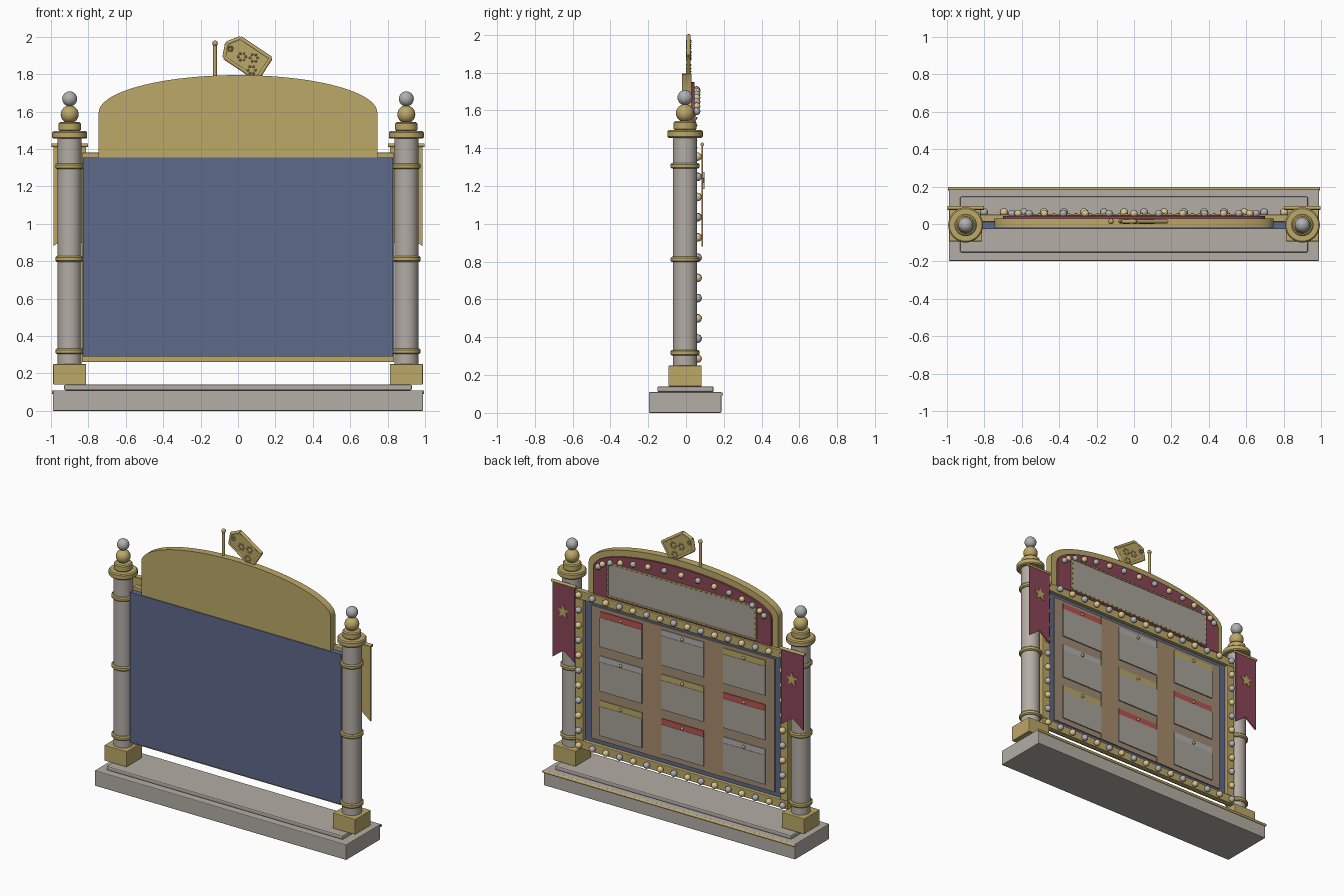
import bpy, bmesh
from math import sin, cos, pi, radians
from mathutils import Matrix, Vector

cube = bpy.data.objects.get("Cube")
if cube:
    bpy.data.objects.remove(cube)


def material(name, hexcode):
    srgb = [int(hexcode[i:i + 2], 16) / 255 for i in (0, 2, 4)]
    col = [c / 12.92 if c < 0.04 else ((c + 0.055) / 1.055) ** 2.4 for c in srgb] + [1]
    m = bpy.data.materials.new(name)
    m.use_nodes = True
    m.diffuse_color = col
    m.node_tree.nodes["Principled BSDF"].inputs["Base Color"].default_value = col
    return m


GOLD = material("antique gold", "BCA868")
STONE = material("warm stone", "B4ADA5")
SILVER = material("silver bulb", "B0B0B0")
AMBER = material("amber bulb", "DCC48E")
BLUE = material("slate blue", "5F6A8A")
WINE = material("wine red", "8C4657")
CORK = material("cork", "A08C74")
TAN = material("tan strip", "A88B6C")
PAPER = material("paper grey", "A8A49B")
RED = material("card red", "B85450")


def finish(name, bm, mats, smooth=False):
    bmesh.ops.recalc_face_normals(bm, faces=bm.faces)
    me = bpy.data.meshes.new(name)
    bm.to_mesh(me)
    bm.free()
    for m in mats:
        me.materials.append(m)
    ob = bpy.data.objects.new(name, me)
    bpy.context.collection.objects.link(ob)
    if smooth:
        bpy.ops.object.select_all(action="DESELECT")
        ob.select_set(True)
        bpy.context.view_layer.objects.active = ob
        bpy.ops.object.shade_smooth_by_angle(angle=radians(40))
    return ob


def box(name, x, y, z, mat, bevel=0):
    """Box from (min, max) ranges."""
    bm = bmesh.new()
    bmesh.ops.create_cube(bm, size=1)
    for v in bm.verts:
        v.co = [r[0] if c < 0 else r[1] for c, r in zip(v.co, (x, y, z))]
    if bevel:
        bmesh.ops.bevel(bm, geom=bm.edges[:], offset=bevel, segments=2,
                        profile=0.5, affect="EDGES")
    return finish(name, bm, [mat])


def plate(name, outline, y0, y1, mat):
    """Extrude an (x, z) outline along y."""
    bm = bmesh.new()
    face = bm.faces.new([bm.verts.new((x, y0, z)) for x, z in outline])
    res = bmesh.ops.extrude_face_region(bm, geom=[face])
    for v in res["geom"]:
        if isinstance(v, bmesh.types.BMVert):
            v.co.y = y1
    return finish(name, bm, [mat], True)


def lathe(name, profile, x, y, mat, seg=32):
    """Spin an (r, z) profile around a vertical axis."""
    bm = bmesh.new()
    rings = [[bm.verts.new((x + r * cos(2 * pi * i / seg), y + r * sin(2 * pi * i / seg), z))
              for i in range(seg)] for r, z in profile]
    for a, b in zip(rings, rings[1:]):
        for i in range(seg):
            j = (i + 1) % seg
            bm.faces.new((a[i], a[j], b[j], b[i]))
    bm.faces.new(rings[0])
    bm.faces.new(rings[-1])
    return finish(name, bm, [mat], True)


def collar(r, z0, z1, b=0.007):
    return [(r - b, z0), (r, z0 + b), (r, z1 - b), (r - b, z1)]


def balls(name, points, radius, mats, seg=16):
    """Spheres whose materials alternate along the list."""
    bm = bmesh.new()
    for n, p in enumerate(points):
        old = set(bm.faces)
        bmesh.ops.create_uvsphere(bm, u_segments=seg, v_segments=seg // 2, radius=radius,
                                  matrix=Matrix.Translation(p))
        for f in set(bm.faces) - old:
            f.material_index = n % len(mats)
    return finish(name, bm, mats, True)


def rod(name, a, b, radius, mat):
    a, b = Vector(a), Vector(b)
    bm = bmesh.new()
    turn = (b - a).to_track_quat("Z", "Y").to_matrix().to_4x4()
    bmesh.ops.create_cone(bm, cap_ends=True, segments=16, radius1=radius, radius2=radius,
                          depth=(b - a).length, matrix=Matrix.Translation((a + b) / 2) @ turn)
    return finish(name, bm, [mat], True)


def border(name, x, z0, z1, w, y, mat):
    """Four bars around a rectangle, w wide, growing inward."""
    box(name + "_bottom", (-x, x), y, (z0, z0 + w), mat, 0.004)
    box(name + "_top", (-x, x), y, (z1 - w, z1), mat, 0.004)
    for s, side in ((1, "left"), (-1, "right")):
        box(name + "_" + side, sorted((s * x, s * (x - w))), y, (z0 + w, z1 - w), mat, 0.004)


def walk(x, z0, z1, y, count):
    """Evenly spaced points around a rectangle."""
    w, h = 2 * x, z1 - z0
    pts = []
    for i in range(count):
        d = i * 2 * (w + h) / count
        if d < w:
            p = (-x + d, z0)
        elif d < w + h:
            p = (x, z0 + d - w)
        elif d < 2 * w + h:
            p = (x - (d - w - h), z1)
        else:
            p = (-x, z1 - (d - 2 * w - h))
        pts.append((p[0], y, p[1]))
    return pts


def arch(half, foot, spring, rise, n=48):
    return [(-half, foot), (half, foot)] + [
        (half * cos(pi * i / n), spring + rise * sin(pi * i / n)) for i in range(n + 1)]


# Stepped base with a gilt edge
box("base_slab", (-0.99, 0.99), (-0.197, 0.187), (0, 0.11), STONE, 0.005)
box("base_step", (-0.93, 0.93), (-0.152, 0.146), (0.11, 0.14), STONE, 0.008)
rod("base_trim", (-0.994, 0.188, 0.1), (0.994, 0.188, 0.1), 0.009, GOLD)

# Posts with finials, and banners hung behind them
PY = -0.005
for s, side in ((1, "left"), (-1, "right")):
    x = s * 0.9
    box(side + "_plinth", (x - 0.088, x + 0.088), (PY - 0.088, PY + 0.088), (0.14, 0.25), GOLD, 0.004)
    lathe(side + "_column", [(0.064, 0.25), (0.064, 1.46)], x, PY, STONE)
    for n, z in enumerate((0.318, 0.812, 1.307)):
        lathe(f"{side}_ring_{n}", collar(0.076, z - 0.015, z + 0.015), x, PY, GOLD)
    lathe(side + "_capital", collar(0.094, 1.455, 1.495) + collar(0.06, 1.495, 1.543)
          + [(0.03, 1.545)], x, PY, GOLD)
    balls(side + "_finial_ball", [(x, PY, 1.585)], 0.048, [GOLD], 24)
    balls(side + "_finial_tip", [(x, PY, 1.668)], 0.04, [SILVER], 24)

    flag = [(x - 0.087, 1.415), (x + 0.087, 1.415), (x + 0.087, 0.88), (x, 0.945), (x - 0.087, 0.88)]
    plate(side + "_banner_lining", flag, 0.081, 0.086, GOLD)
    plate(side + "_banner", flag, 0.086, 0.091, WINE)
    star = [(x + r * sin(pi * i / 5), 1.225 + r * cos(pi * i / 5))
            for i, r in enumerate([0.05, 0.021] * 5)]
    plate(side + "_banner_star", star, 0.091, 0.097, GOLD)
    rod(side + "_banner_rod", (x - 0.097, 0.086, 1.42), (x + 0.097, 0.086, 1.42), 0.01, GOLD)

# Board with a lit frame
box("board_panel", (-0.83, 0.83), (-0.028, 0.025), (0.29, 1.355), BLUE)
border("board_frame", 0.835, 0.26, 1.38, 0.06, (0.012, 0.05), GOLD)
balls("frame_bulbs", walk(0.803, 0.287, 1.355, 0.062, 50), 0.022, [SILVER, AMBER])
box("cork_panel", (-0.72, 0.72), (0.02, 0.033), (0.35, 1.295), CORK)
for s, side in ((1, "left"), (-1, "right")):
    box(side + "_cork_strip", sorted((s * 0.17, s * 0.315)), (0.03, 0.035), (0.35, 1.295), TAN)

# Nine pinned cards with coloured headers
headers = (RED, SILVER, GOLD)
for row in range(3):
    for col in range(3):
        x, top = 0.485 * (1 - col), 1.27 - 0.316 * row
        tag = f"card_{row}_{col}"
        span = (x - 0.165, x + 0.165)
        box(tag, span, (0.033, 0.041), (top - 0.25, top - 0.042), PAPER)
        box(tag + "_header", span, (0.033, 0.039), (top - 0.042, top), headers[(row * 2 + col - row) % 3])
        balls(tag + "_pin", [(x, 0.044, top - 0.025)], 0.011, [GOLD], 12)

# Arched crest with a sign and bulbs
plate("crest", arch(0.745, 1.355, 1.595, 0.2), -0.022, 0.03, GOLD)
plate("crest_inlay", arch(0.7, 1.385, 1.58, 0.17), 0.03, 0.044, WINE)
box("sign_panel", (-0.585, 0.585), (0.044, 0.05), (1.4, 1.64), PAPER)
border("sign_border", 0.59, 1.395, 1.645, 0.014, (0.044, 0.054), GOLD)
balls("sign_beads", walk(0.583, 1.402, 1.638, 0.054, 72), 0.006, [GOLD], 8)
arc = [0.15 + i * (pi - 0.3) / 14 for i in range(15)]
balls("crest_bulbs", [(0.66 * cos(t), 0.056, 1.575 + 0.133 * sin(t)) for t in arc],
      0.02, [SILVER, AMBER])

# Hanging tag on a small pole
TY = 0.014
rod("tag_pole", (-0.123, TY, 1.77), (-0.123, TY, 1.96), 0.01, GOLD)
balls("tag_pole_knob", [(-0.123, TY, 1.965)], 0.015, [GOLD])
tag_shape = [(-0.08, 1.89), (-0.065, 1.97), (0.01, 2.0), (0.183, 1.885), (0.105, 1.765)]
plate("tag", tag_shape, TY - 0.008, TY + 0.008, GOLD)
centre = Vector((0.04, 1.89))
rim = [Vector(p) + (centre - Vector(p)) * 0.06 for p in tag_shape]
for n, (a, b) in enumerate(zip(rim, rim[1:] + rim[:1])):
    rod(f"tag_rim_{n}", (a.x, TY, a.y), (b.x, TY, b.y), 0.011, GOLD)
for n, (x, z, r) in enumerate([(-0.042, 1.937, 0.012), (0.022, 1.893, 0.02),
                               (0.085, 1.887, 0.02), (0.073, 1.822, 0.02)]):
    beads = [(x + r * cos(k * pi / 3), y, z + r * sin(k * pi / 3))
             for k in range(6) for y in (TY - 0.008, TY + 0.008)]
    balls(f"tag_rosette_{n}", beads, 0.007, [GOLD], 8)
